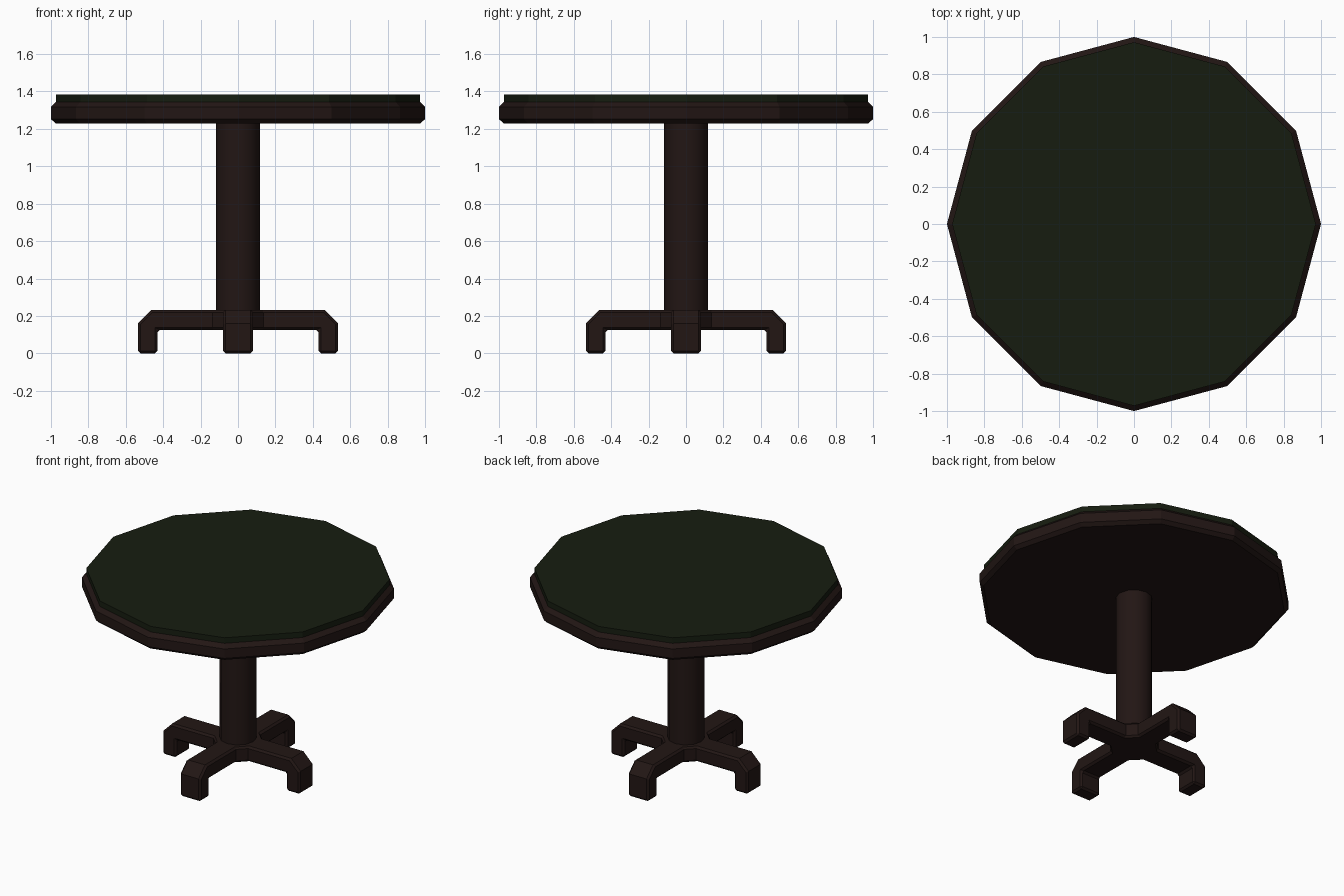
import bpy, bmesh, math
from mathutils import Matrix

if "Cube" in bpy.data.objects:
    bpy.data.objects.remove(bpy.data.objects["Cube"])


def material(name, rgb):
    m = bpy.data.materials.new(name)
    m.diffuse_color = (*rgb, 1)
    m.use_nodes = True
    m.node_tree.nodes["Principled BSDF"].inputs["Base Color"].default_value = m.diffuse_color
    return m


wood = material("dark_wood", (0.016, 0.008, 0.007))
felt = material("green_felt", (0.008, 0.012, 0.005))


def finish(name, bm, mat):
    bmesh.ops.remove_doubles(bm, verts=bm.verts, dist=1e-4)
    bmesh.ops.recalc_face_normals(bm, faces=bm.faces)
    me = bpy.data.meshes.new(name)
    bm.to_mesh(me)
    bm.free()
    me.materials.append(mat)
    ob = bpy.data.objects.new(name, me)
    bpy.context.collection.objects.link(ob)
    return ob


def lathe(name, profile, sides, mat):
    """Stack of polygon rings (radius, z), capped at both ends."""
    bm = bmesh.new()
    rings = [[bm.verts.new((r * math.cos(2 * math.pi * i / sides),
                            r * math.sin(2 * math.pi * i / sides), z))
              for i in range(sides)] for r, z in profile]
    for a, b in zip(rings, rings[1:]):
        for i in range(sides):
            j = (i + 1) % sides
            bm.faces.new((a[i], a[j], b[j], b[i]))
    bm.faces.new(rings[0])
    bm.faces.new(rings[-1])
    return finish(name, bm, mat)


# Twelve-sided top: chamfered wooden rim with a felt slab on it
lathe("table_rim", [(0.975, 1.23), (1, 1.252), (1, 1.318), (0.972, 1.345)], 12, wood)
lathe("felt_top", [(0.972, 1.335), (0.972, 1.384)], 12, felt)

# Column
column = lathe("column", [(0.118, 0.22), (0.118, 1.235)], 12, wood)
bpy.context.view_layer.objects.active = column
column.select_set(True)
bpy.ops.object.shade_smooth_by_angle(angle=math.radians(35))

# Four-legged base: one leg outline repeated around a chamfered hub
W, HUB, LOW, TOP = 0.08, 0.135, 0.125, 0.232
outline = [(HUB, LOW), (0.43, LOW), (0.43, 0), (0.535, 0),
           (0.535, 0.16), (0.463, TOP), (HUB, TOP)]
bm = bmesh.new()
for k in range(4):
    rot = Matrix.Rotation(k * math.pi / 2, 3, 'Z')

    def vert(x, y, z):
        v = bm.verts.new((x, y, z))
        v.co = rot @ v.co
        return v

    left = [vert(x, -W, z) for x, z in outline]
    right = [vert(x, W, z) for x, z in outline]
    bm.faces.new(left)
    bm.faces.new(right)
    for i in range(len(outline) - 1):
        bm.faces.new((left[i], left[i + 1], right[i + 1], right[i]))
    # angled hub wall between neighbouring legs
    bm.faces.new([vert(HUB, W, LOW), vert(W, HUB, LOW),
                  vert(W, HUB, TOP), vert(HUB, W, TOP)])
hub = [(HUB, -W), (HUB, W), (W, HUB), (-W, HUB),
       (-HUB, W), (-HUB, -W), (-W, -HUB), (W, -HUB)]
for z in (LOW, TOP):
    bm.faces.new([bm.verts.new((x, y, z)) for x, y in hub])
base = finish("base_legs", bm, wood)
bev = base.modifiers.new("edge_bevel", 'BEVEL')
bev.width = 0.013
bev.segments = 1
bev.limit_method = 'ANGLE'
bev.angle_limit = math.radians(50)
